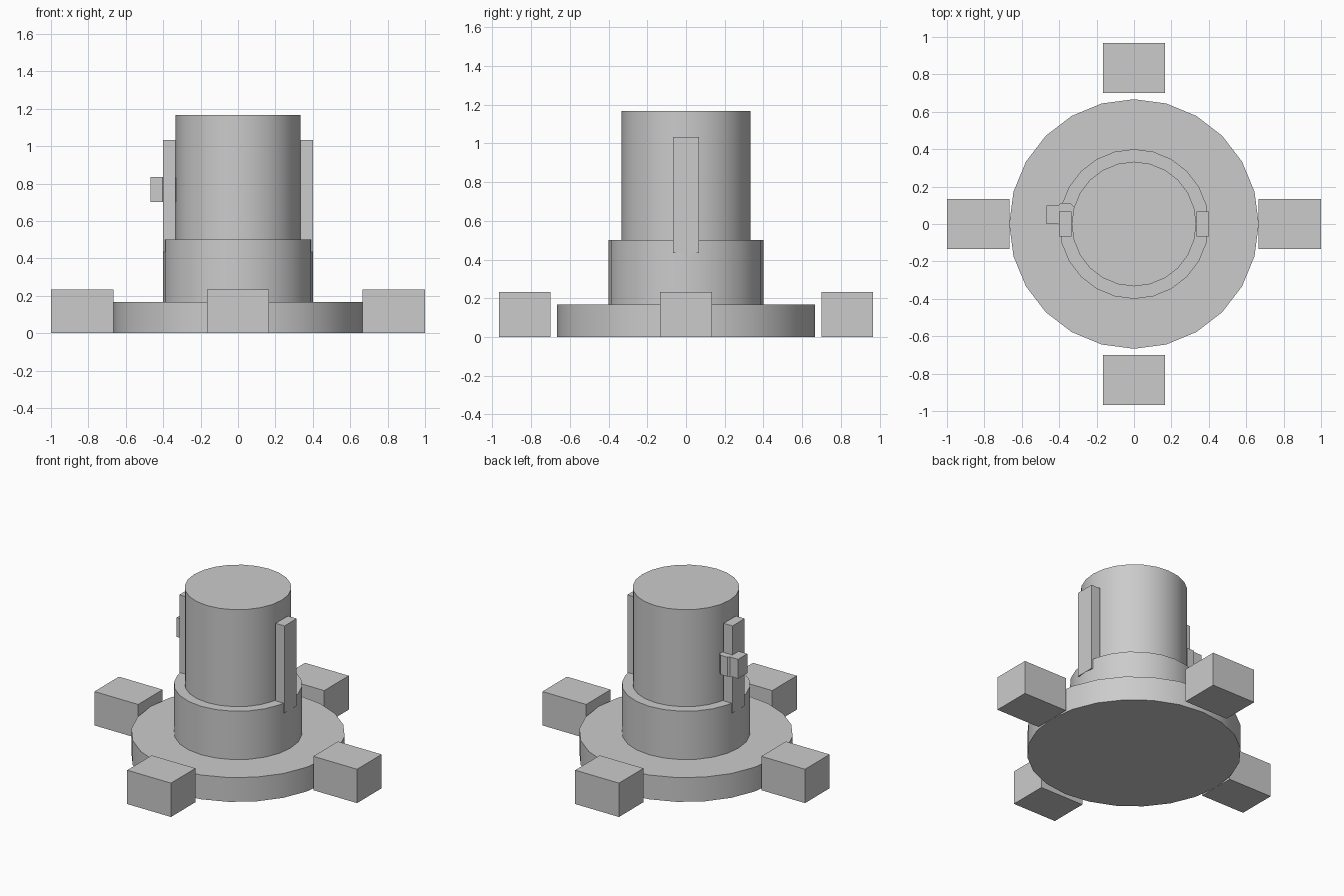
import bpy
import math

cube = bpy.data.objects.get("Cube")
if cube:
    bpy.data.objects.remove(cube, do_unlink=True)

grey = bpy.data.materials.new("plain_grey")
grey.use_nodes = True
colour = (0.6, 0.6, 0.6, 1)
grey.diffuse_color = colour
grey.node_tree.nodes["Principled BSDF"].inputs["Base Color"].default_value = colour


def finish(name):
    obj = bpy.context.object
    obj.name = name
    obj.data.materials.append(grey)
    return obj


def cylinder(name, radius, z0, z1, x=0, y=0, sides=24, turn=0):
    bpy.ops.mesh.primitive_cylinder_add(
        vertices=sides, radius=radius, depth=z1 - z0,
        location=(x, y, (z0 + z1) / 2), rotation=(0, 0, turn))
    bpy.ops.object.shade_smooth_by_angle(angle=math.radians(30))
    return finish(name)


def box(name, size, centre):
    bpy.ops.mesh.primitive_cube_add(size=1, location=centre)
    obj = finish(name)
    obj.scale = size
    bpy.ops.object.transform_apply(location=False, rotation=False, scale=True)
    return obj


# Stepped round body
cylinder("base_disc", 0.667, 0, 0.167)
cylinder("middle_collar", 0.4, 0.167, 0.5)
cylinder("upper_drum", 0.333, 0.5, 1.167)

# Four feet around the base, all facing the same way
foot = (0.333, 0.267, 0.233)
for side, x, y in (("left", 1, 0), ("right", -1, 0), ("back", 0, 1), ("front", 0, -1)):
    box(side + "_foot", foot, (x * 0.833, y * 0.833, foot[2] / 2))

# Upright ribs on both sides of the drum
for side, s in (("left", 1), ("right", -1)):
    box(side + "_rib", (0.067, 0.133, 0.6), (s * 0.367, 0, 0.733))

# Latch on the right rib: eight-sided pin with a block outside it
cylinder("latch_pin", 0.067, 0.7, 0.833, -0.367, 0.05, 8, math.pi / 8)
box("latch_block", (0.067, 0.1, 0.133), (-0.433, 0.05, 0.767))
